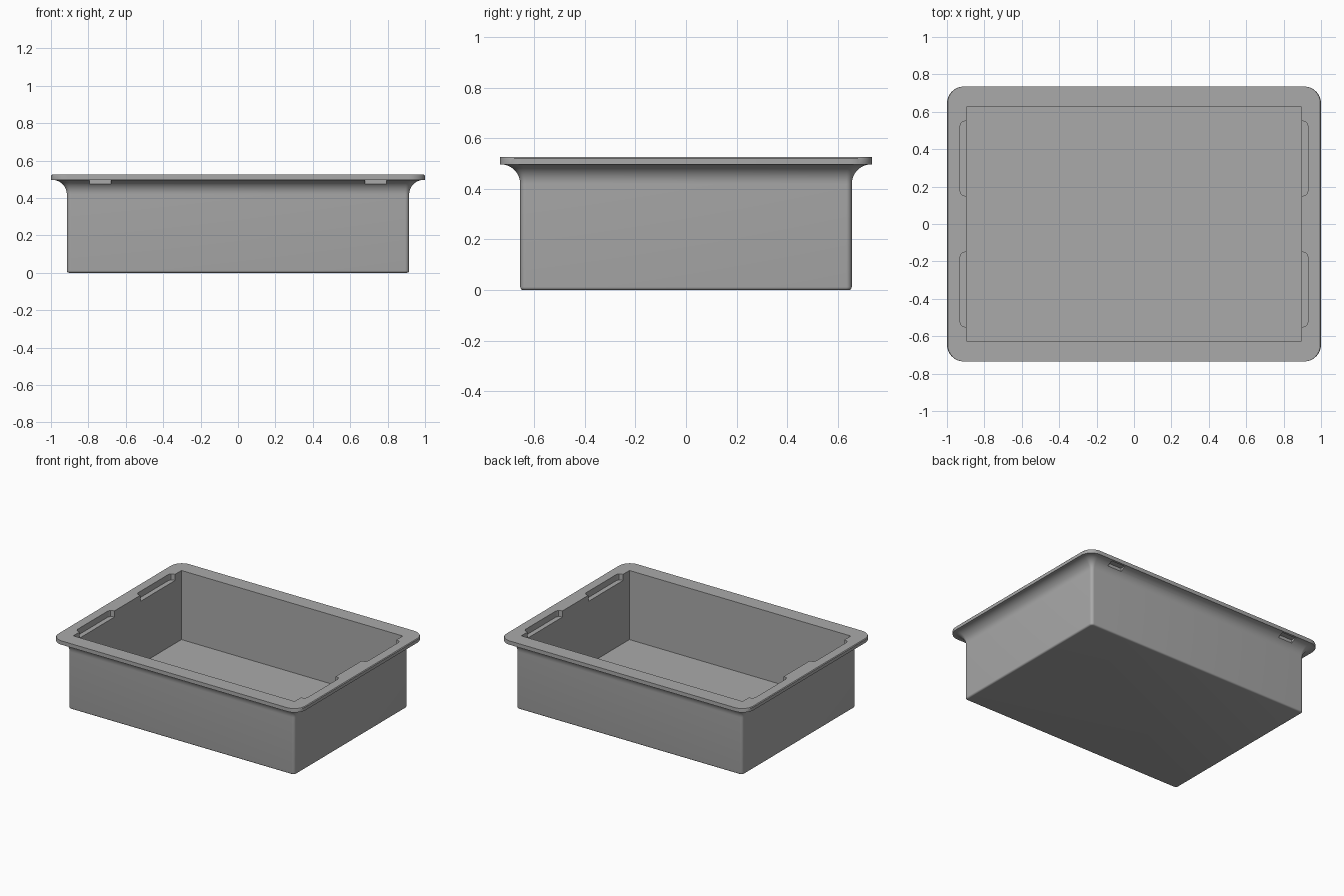
import bpy, bmesh
from math import sin, cos, pi, radians

old = bpy.data.objects.get("Cube")
if old:
    bpy.data.objects.remove(old, do_unlink=True)

grey = bpy.data.materials.new("plain grey")
grey.use_nodes = True
colour = (0.4, 0.4, 0.4, 1)
grey.diffuse_color = colour
grey.node_tree.nodes["Principled BSDF"].inputs["Base Color"].default_value = colour


def rounded_rect(hx, hy, r, segs=8):
    """Outline of a rectangle with rounded corners, anticlockwise."""
    pts = []
    for q, (sx, sy) in enumerate([(1, 1), (-1, 1), (-1, -1), (1, -1)]):
        for i in range(segs + 1):
            a = (q + i / segs) * pi / 2
            pts.append((sx * (hx - r) + r * cos(a), sy * (hy - r) + r * sin(a)))
    return pts


def loft(name, layers):
    """Solid through stacked outlines, given as (points, z), lowest first."""
    bm = bmesh.new()
    rings = [[bm.verts.new((x, y, z)) for x, y in pts] for pts, z in layers]
    n = len(rings[0])
    for low, high in zip(rings, rings[1:]):
        for i in range(n):
            j = (i + 1) % n
            bm.faces.new((low[i], low[j], high[j], high[i]))
    bm.faces.new(rings[0][::-1])
    bm.faces.new(rings[-1])
    mesh = bpy.data.meshes.new(name)
    bm.to_mesh(mesh)
    bm.free()
    ob = bpy.data.objects.new(name, mesh)
    bpy.context.collection.objects.link(ob)
    mesh.materials.append(grey)
    return ob


def box(name, x0, x1, y0, y1, z0, z1):
    pts = [(x0, y0), (x1, y0), (x1, y1), (x0, y1)]
    return loft(name, [(pts, z0), (pts, z1)])


# Outer shell profile: (outward offset from the wall, height)
HX, HY, R = 0.915, 0.655, 0.022
RIM, RIM_Z, TOP = 0.085, 0.497, 0.525
profile = [(-0.012 * (1 - sin(a)), 0.012 * (1 - cos(a)))
           for a in [i * pi / 8 for i in range(5)]]
FLARE = 0.078
profile += [(FLARE * (1 - cos(a)), RIM_Z - FLARE * (1 - sin(a)))
            for a in [i * pi / 20 for i in range(11)]]
profile += [(RIM, RIM_Z), (RIM, TOP - 0.005), (RIM - 0.005, TOP)]
tray = loft("tray", [(rounded_rect(HX + d, HY + min(d, 0.08), max(R + d * 0.8, 0.01)), z)
                     for d, z in profile])

# Cavity, four side slots in the rim, and small notches under the flange
cutters = [box("cavity_cutter", -0.895, 0.895, -0.625, 0.625, 0.02, 0.7)]
c = 0.025
for sx in (-1, 1):
    for sy in (-1, 1):
        slot = [(0.85, 0.15), (0.905, 0.15), (0.905 + 0.7 * c, 0.15 + 0.3 * c),
                (0.93, 0.15 + c), (0.93, 0.55 - c),
                (0.905 + 0.7 * c, 0.55 - 0.3 * c), (0.905, 0.55), (0.85, 0.55)]
        pts = [(sx * x, sy * y) for x, y in slot]
        if sx * sy < 0:
            pts.reverse()
        cutters.append(loft("slot_cutter", [(pts, 0.48), (pts, 0.7)]))
        xs = sorted((sx * 0.68, sx * 0.795))
        ys = sorted((sy * 0.675, sy * 0.72))
        cutters.append(box("notch_cutter", *xs, *ys, 0.476, 0.502))

bpy.context.view_layer.objects.active = tray
for cutter in cutters:
    cutter.hide_render = True
    mod = tray.modifiers.new("cut", 'BOOLEAN')
    mod.operation = 'DIFFERENCE'
    mod.solver = 'EXACT'
    mod.object = cutter
    bpy.ops.object.modifier_apply(modifier=mod.name)
    bpy.data.objects.remove(cutter, do_unlink=True)

bpy.ops.object.select_all(action='DESELECT')
tray.select_set(True)
bpy.ops.object.shade_smooth_by_angle(angle=radians(30))
